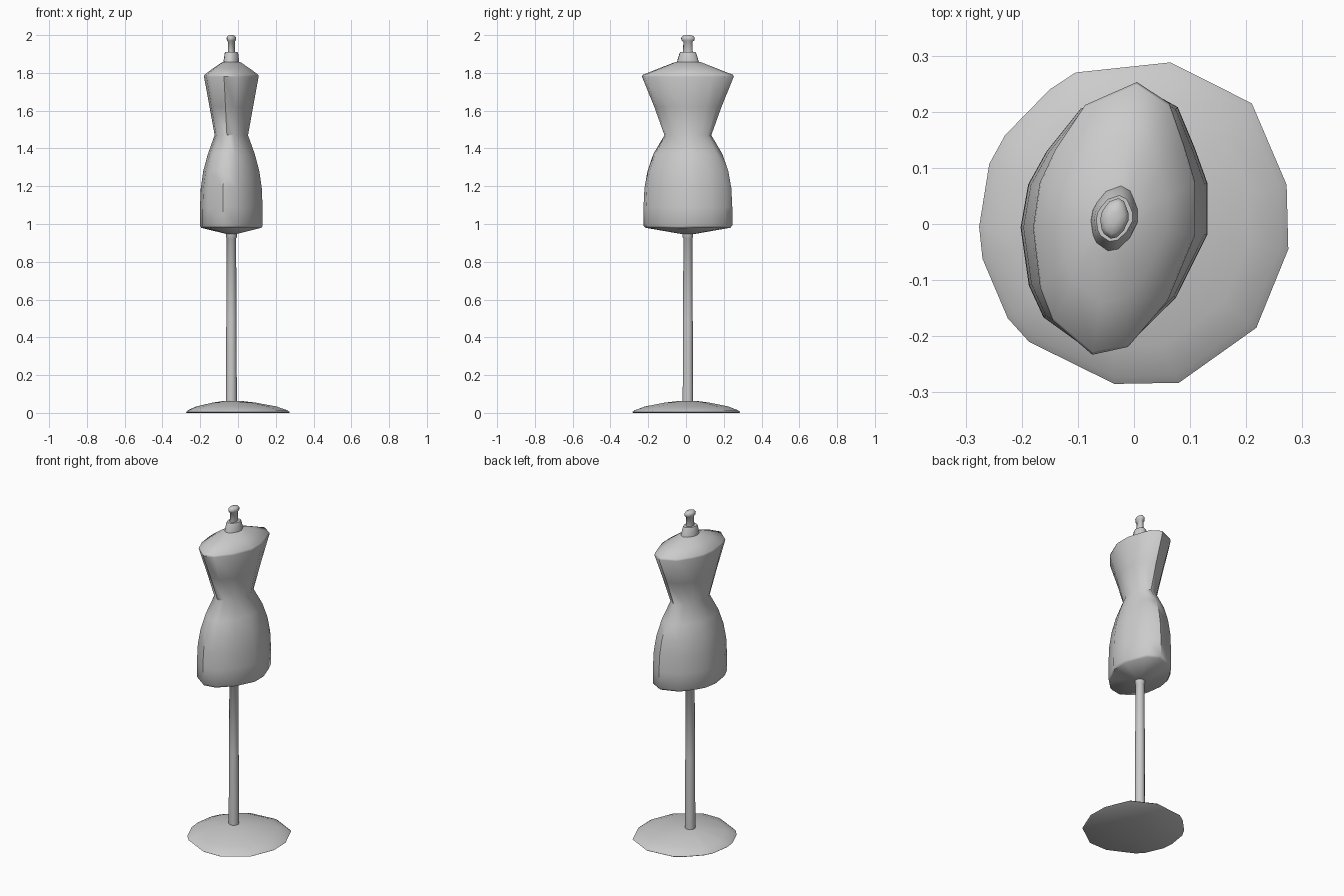
import bpy, bmesh, math

AXIS = (-0.035, 0.01)   # line of the pole and torso


def loft(name, section, levels, angle=45):
    """Skin a unit section through levels of (z, half_x, half_y, centre)."""
    bm = bmesh.new()
    rings = []
    for z, sx, sy, c in levels:
        rings.append([bm.verts.new((c[0] + x * sx, c[1] + y * sy, z)) for x, y in section])
    n = len(section)
    for a, b in zip(rings, rings[1:]):
        for i in range(n):
            j = (i + 1) % n
            bm.faces.new((a[i], a[j], b[j], b[i]))
    bm.faces.new(rings[0][::-1])
    bm.faces.new(rings[-1])
    bmesh.ops.recalc_face_normals(bm, faces=bm.faces)
    me = bpy.data.meshes.new(name)
    bm.to_mesh(me)
    bm.free()
    ob = bpy.data.objects.new(name, me)
    bpy.context.collection.objects.link(ob)
    bpy.ops.object.select_all(action='DESELECT')
    ob.select_set(True)
    bpy.context.view_layer.objects.active = ob
    bpy.ops.object.shade_smooth_by_angle(angle=math.radians(angle))
    return ob


def circle(n):
    return [(math.cos(2 * math.pi * i / n), math.sin(2 * math.pi * i / n)) for i in range(n)]


def on_axis(rows):
    return [(z, sx, sy, AXIS) for z, sx, sy in rows]


# Skewed oval of the torso, seen from above
oval_xy = [(0.006, 0.254), (0.065, 0.216), (0.092, 0.14), (0.112, 0.075), (0.112, -0.02),
           (0.062, -0.137), (-0.01, -0.22), (-0.075, -0.234), (-0.147, -0.173),
           (-0.17, -0.114), (-0.183, -0.007), (-0.171, 0.073), (-0.142, 0.134), (-0.088, 0.213)]
oval = [((x - AXIS[0]) / 0.147, (y - AXIS[1]) / 0.244) for x, y in oval_xy]

# Torso: underside, hips, waist, bust and shoulders
loft("torso", oval, on_axis([
    (0.948, 0.03, 0.04), (0.98, 0.159, 0.225), (0.992, 0.166, 0.235), (1.09, 0.165, 0.235),
    (1.19, 0.161, 0.230), (1.28, 0.148, 0.214), (1.37, 0.124, 0.183), (1.47, 0.088, 0.124),
    (1.62, 0.115, 0.178), (1.78, 0.144, 0.243), (1.79, 0.142, 0.238), (1.825, 0.095, 0.15),
    (1.858, 0.046, 0.065)]))

# Neck block
loft("neck", oval, on_axis([
    (1.85, 0.042, 0.06), (1.865, 0.041, 0.056), (1.902, 0.036, 0.045), (1.91, 0.032, 0.041)]))

# Knob on the neck
loft("neck_knob", oval, on_axis([
    (1.905, 0.019, 0.026), (1.965, 0.018, 0.024), (1.972, 0.024, 0.034),
    (1.987, 0.025, 0.036), (1.996, 0.019, 0.027), (2.0, 0.008, 0.012)]), 60)

# Pole with a small collar under the torso
loft("pole", circle(10), on_axis([
    (0.05, 0.029, 0.029), (0.5, 0.027, 0.027), (0.925, 0.025, 0.025),
    (0.93, 0.029, 0.029), (0.952, 0.029, 0.029)]))

# Domed round foot with an uneven many-sided outline
rim = [(0.275, -0.045), (0.272, 0.07), (0.21, 0.215), (0.065, 0.288), (-0.104, 0.27),
       (-0.15, 0.24), (-0.23, 0.158), (-0.258, 0.107), (-0.276, -0.005), (-0.27, -0.062),
       (-0.225, -0.168), (-0.187, -0.21), (-0.035, -0.285), (0.08, -0.283), (0.218, -0.185)]
foot = [(z, s, s, (AXIS[0] * (1 - s), AXIS[1] * (1 - s))) for z, s in
        [(0.0, 0.05), (0.0, 0.98), (0.004, 1.0), (0.014, 0.955), (0.034, 0.77), (0.054, 0.42), (0.064, 0.15)]]
loft("base", rim, foot, 50)
